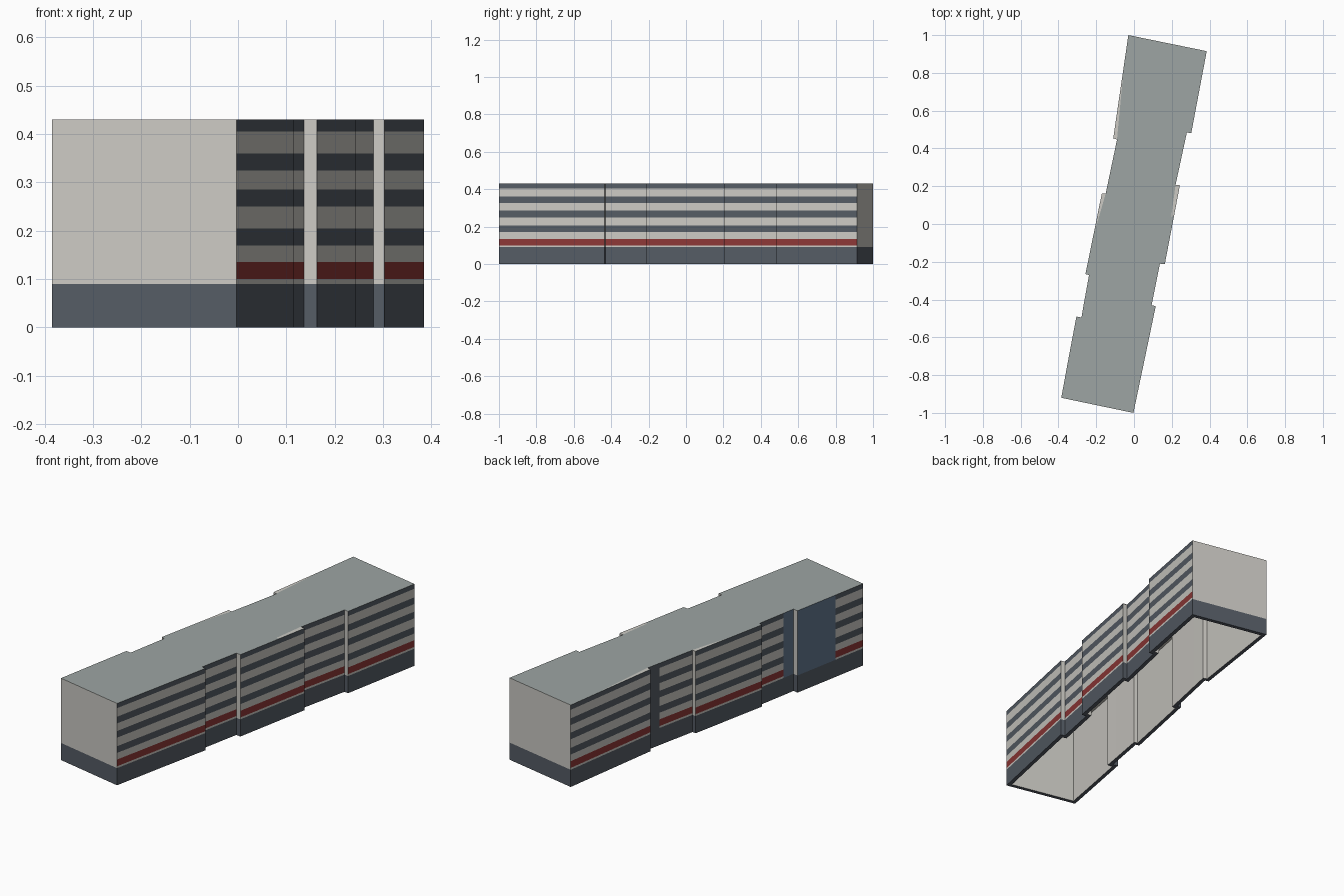
import bpy
from mathutils import Vector

if "Cube" in bpy.data.objects:
    bpy.data.objects.remove(bpy.data.objects["Cube"])


def material(name, rgb):
    lin = [((c / 255 + 0.055) / 1.055) ** 2.4 for c in rgb]
    m = bpy.data.materials.new(name)
    m.diffuse_color = (*lin, 1)
    m.use_nodes = True
    m.node_tree.nodes["Principled BSDF"].inputs["Base Color"].default_value = m.diffuse_color
    return m


PALE, DARK, RED, BLUE, ROOF = range(5)
MATS = [material("pale_wall", (204, 202, 196)), material("dark_slate", (85, 92, 101)),
        material("red_band", (141, 55, 54)), material("blue_glass", (98, 120, 143)),
        material("roof_grey", (157, 165, 163))]


def build(name, verts, faces, idx):
    me = bpy.data.meshes.new(name)
    me.from_pydata(verts, [], faces)
    for m in MATS:
        me.materials.append(m)
    for p, i in zip(me.polygons, idx):
        p.material_index = i
    ob = bpy.data.objects.new(name, me)
    bpy.context.collection.objects.link(ob)
    return ob


# Footprint, counter-clockwise; the style belongs to the wall starting at each point
PLAN = [
    (-.385, -.92, "plain"), (-.003, -1.0, "band"),
    (.115, -.435, "plain"), (.093, -.43, "band"),
    (.137, -.21, "plain"), (.163, -.213, "band"),
    (.243, .205, "plain"), (.22, .207, "band"),
    (.28, .485, "plain"), (.303, .48, "band"),
    (.385, .915, "plain"), (-.03, 1.0, "band"),
    (-.11, .453, "plain"), (-.09, .447, "dark"), (-.106, .37, "band"),
    (-.15, .16, "plain"), (-.17, .163, "band"),
    (-.257, -.265, "plain"), (-.238, -.27, "band"), (-.267, -.43, "blue"),
    (-.278, -.495, "plain"), (-.305, -.49, "blue"), (-.352, -.74, "band"),
]
PTS = [Vector(p[:2]) for p in PLAN]
N = len(PTS)
HEIGHT, BASE = .43, .09
# Band levels: pale sill, red band, then alternating pale and window strips
LEVELS = [BASE, .10, .135, .17, .205, .25, .285, .325, .36, .405, HEIGHT]
BANDS = [PALE, RED, PALE, DARK, PALE, DARK, PALE, DARK, PALE, DARK]
SOLID = {"plain": PALE, "dark": DARK, "blue": BLUE}


def inset(pts, d):
    """Mitred inward offset of a counter-clockwise outline."""
    out = []
    for i, p in enumerate(pts):
        a = (p - pts[i - 1]).normalized()
        b = (pts[(i + 1) % len(pts)] - p).normalized()
        na, nb = Vector((-a.y, a.x)), Vector((-b.y, b.x))
        out.append(p + (na + nb) * d / (1 + na.dot(nb)))
    return out


def wall_quads(a, b, levels, mats, verts, faces, idx):
    for z0, z1, m in zip(levels, levels[1:], mats):
        k = len(verts)
        verts += [(a.x, a.y, z0), (b.x, b.y, z0), (b.x, b.y, z1), (a.x, a.y, z1)]
        faces.append((k, k + 1, k + 2, k + 3))
        idx.append(m)


# Plinth and facades
plinth, facade, lining = ([], [], []), ([], [], []), ([], [], [])
INNER = inset(PTS, .02)
for i in range(N):
    j = (i + 1) % N
    wall_quads(PTS[i], PTS[j], [0, BASE], [DARK], *plinth)
    style = PLAN[i][2]
    if style == "band":
        wall_quads(PTS[i], PTS[j], LEVELS, BANDS, *facade)
    else:
        wall_quads(PTS[i], PTS[j], [BASE, HEIGHT], [SOLID[style]], *facade)
    wall_quads(INNER[j], INNER[i], [0, HEIGHT - .01], [PALE], *lining)
    # Underside rim joining the plinth to the inner lining
    k = len(plinth[0])
    plinth[0].extend((p.x, p.y, 0) for p in (PTS[j], PTS[i], INNER[i], INNER[j]))
    plinth[1].append((k, k + 1, k + 2, k + 3))
    plinth[2].append(DARK)
build("plinth", *plinth)
build("facade", *facade)
build("inner_lining", *lining)

# Roof and ceiling
build("roof", [(p.x, p.y, HEIGHT) for p in PTS], [tuple(range(N))], [ROOF])
build("ceiling", [(p.x, p.y, HEIGHT - .01) for p in INNER],
      [tuple(reversed(range(N)))], [PALE])

# Pale wedges where the wall tops show beside the roof
WEDGES = [
    [(-.11, .453), (-.057, .8), (-.09, .447)],
    [(-.17, .163), (-.205, -.03), (-.15, .16)],
    [(.243, .205), (.22, .207), (.197, .04), (.21, .04)],
]
for w in WEDGES:
    ob = build("wall_top_wedge", [(x, y, HEIGHT + .0015) for x, y in w],
               [tuple(range(len(w)))], [PALE])
    if ob.data.polygons[0].normal.z < 0:
        ob.data.flip_normals()
